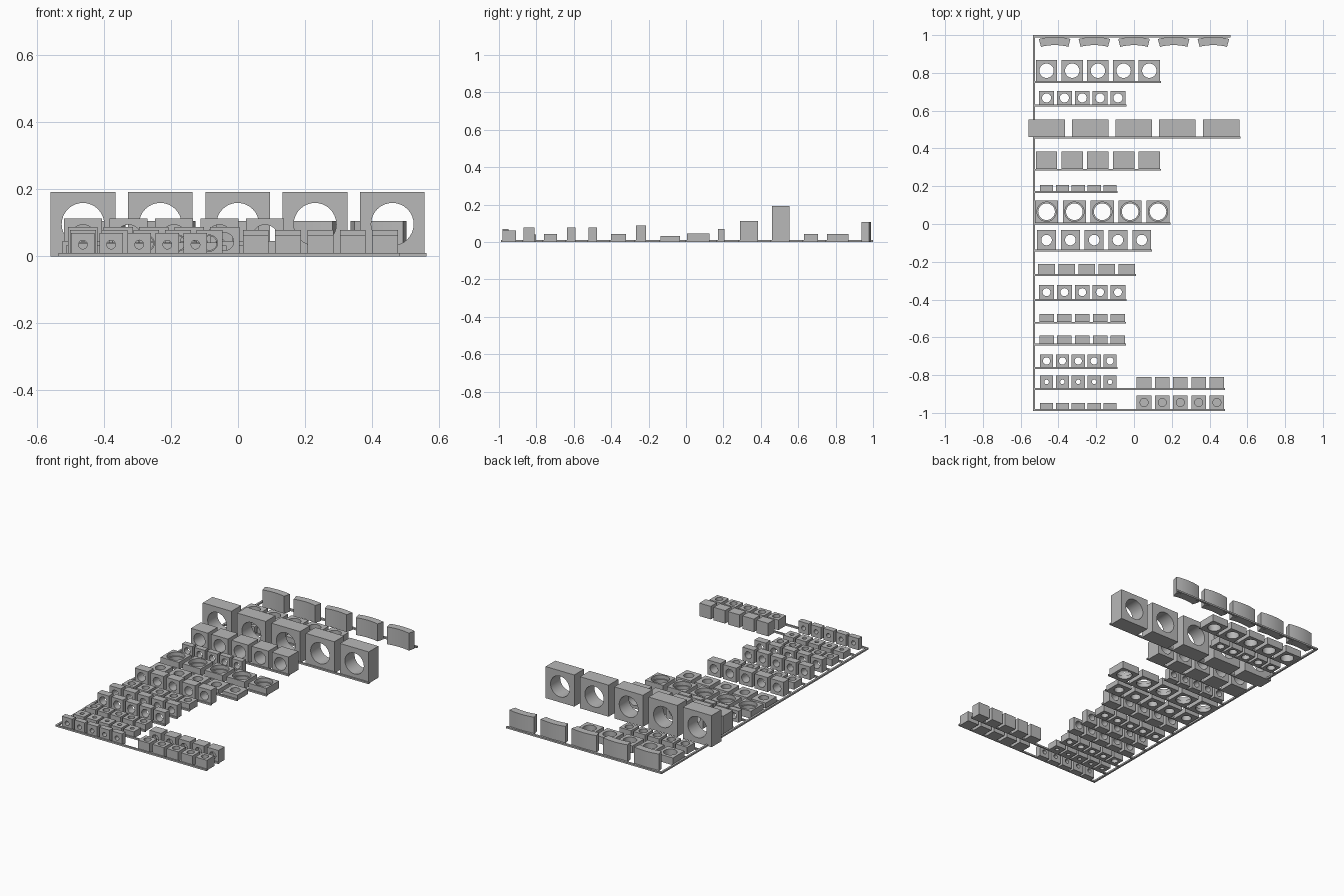
import bpy, bmesh, math

old = bpy.data.objects.get("Cube")
if old:
    bpy.data.objects.remove(old, do_unlink=True)

GREY = (0.48, 0.48, 0.48, 1)
mat = bpy.data.materials.new("plain_grey")
mat.use_nodes = True
mat.diffuse_color = GREY
mat.node_tree.nodes["Principled BSDF"].inputs["Base Color"].default_value = GREY

SIDES = 32


def finish(bm, name):
    bmesh.ops.recalc_face_normals(bm, faces=bm.faces)
    mesh = bpy.data.meshes.new(name)
    bm.to_mesh(mesh)
    bm.free()
    mesh.materials.append(mat)
    ob = bpy.data.objects.new(name, mesh)
    bpy.context.collection.objects.link(ob)
    bpy.ops.object.select_all(action='DESELECT')
    ob.select_set(True)
    bpy.context.view_layer.objects.active = ob
    bpy.ops.object.shade_smooth_by_angle(angle=math.radians(30))


def bar(name, x0, x1, y0, y1, top=0.01):
    bm = bmesh.new()
    bmesh.ops.create_cube(bm, size=1)
    for v in bm.verts:
        v.co = ((x0 + x1) / 2 + v.co.x * (x1 - x0),
                (y0 + y1) / 2 + v.co.y * (y1 - y0), (v.co.z + 0.5) * top)
    finish(bm, name)


def holed_block(bm, cx, cy, w, d, h, r, axis, kind):
    """Rectangular block bored along its axis; kind is through, stepped or blind."""
    upright = axis == 'z'
    half_v = (d if upright else h) / 2
    half_t = (h if upright else d) / 2

    def place(u, v, t):
        if upright:
            return (cx + u, cy + v, h / 2 + t)
        return (cx + u, cy - t, h / 2 + v)

    def ring(t, radius=None):
        verts = []
        for i in range(SIDES):
            a = math.tau * i / SIDES
            c, s = math.cos(a), math.sin(a)
            if radius is None:      # stretch the circle onto the rectangle
                m = max(abs(c), abs(s))
                verts.append(bm.verts.new(place(c / m * w / 2, s / m * half_v, t)))
            else:
                verts.append(bm.verts.new(place(c * radius, s * radius, t)))
        return verts

    rings = [ring(-half_t), ring(half_t)]
    if kind == 'stepped':
        rings += [ring(half_t, r * 1.16), ring(0, r * 1.16), ring(0, r)]
    else:
        rings.append(ring(half_t, r))
    rings.append(ring(0 if kind == 'blind' else -half_t, r))
    pairs = list(zip(rings, rings[1:]))
    if kind == 'blind':
        bm.faces.new(rings[0])
        bm.faces.new(rings[-1])
    else:
        pairs.append((rings[-1], rings[0]))
    for a, b in pairs:
        for i in range(SIDES):
            j = (i + 1) % SIDES
            bm.faces.new((a[i], a[j], b[j], b[i]))


def block_row(name, first, pitch, y, w, d, h, r, axis='z', kind='through'):
    """Five equal blocks whose front edge is at y, with their runner."""
    bm = bmesh.new()
    for i in range(5):
        holed_block(bm, first + i * pitch, y + d / 2, w, d, h, r, axis, kind)
    finish(bm, name + "_blocks")
    bar(name + "_runner", -0.53, first + 4 * pitch + w / 2 + 0.005, y - 0.008, y + 0.002)


# Rows on the main rail, from back to front
L = -0.463
block_row("wide_flat", L, 0.136, 0.755, 0.113, 0.113, 0.044, 0.038)
block_row("small_flat", L, 0.0945, 0.63, 0.078, 0.075, 0.042, 0.024)
block_row("large_upright", L, 0.231, 0.46, 0.193, 0.093, 0.192, 0.0635, 'y')
block_row("medium_upright", L, 0.136, 0.29, 0.113, 0.094, 0.113, 0.038, 'y')
block_row("tiny_upright", L, 0.084, 0.172, 0.07, 0.034, 0.07, 0.019, 'y')
block_row("wide_stepped", L, 0.1475, 0.005, 0.122, 0.12, 0.045, 0.044, 'z', 'stepped')
block_row("medium_flat", L, 0.126, -0.137, 0.1, 0.104, 0.032, 0.028)
block_row("middle_upright", L, 0.106, -0.268, 0.088, 0.055, 0.088, 0.026, 'y')
block_row("inner_flat", L, 0.0945, -0.4, 0.078, 0.078, 0.042, 0.021)
block_row("inner_upright", L, 0.0945, -0.52, 0.077, 0.044, 0.079, 0.021, 'y')
block_row("outer_upright", L, 0.0945, -0.635, 0.077, 0.044, 0.079, 0.024, 'y')
block_row("tiny_flat", L, 0.084, -0.76, 0.07, 0.07, 0.042, 0.019)
block_row("pin_flat", L, 0.084, -0.87, 0.07, 0.068, 0.04, 0.012)
block_row("pin_upright", L, 0.084, -0.982, 0.07, 0.034, 0.07, 0.013, 'y')

# Blind-bored blocks on the front right extension
block_row("blind_upright", 0.053, 0.0965, -0.87, 0.077, 0.06, 0.079, 0.021, 'y', 'blind')
block_row("blind_flat", 0.053, 0.0965, -0.982, 0.077, 0.074, 0.062, 0.021, 'z', 'blind')

# Curved segments along the back runner
bm = bmesh.new()
OUTER, INNER, SPREAD, STEPS = 0.34, 0.297, math.radians(14.2), 8
for k in range(5):
    cx, cy = (k - 2) * 0.21, 0.99 - OUTER
    angles = [SPREAD * (2 * i / STEPS - 1) for i in range(STEPS + 1)]
    outline = [(OUTER, a) for a in angles] + [(INNER, a) for a in reversed(angles)]
    base = bm.faces.new([bm.verts.new((cx + q * math.sin(a), cy + q * math.cos(a), 0))
                         for q, a in outline])
    grown = bmesh.ops.extrude_face_region(bm, geom=[base], use_keep_orig=True)
    for v in grown["geom"]:
        if isinstance(v, bmesh.types.BMVert):
            v.co.z = 0.106
finish(bm, "curved_segments")
bar("back_runner", -0.53, 0.51, 0.987, 1.0)

# Long rail joining every row
bar("main_rail", -0.536, -0.524, -0.99, 1.0)
